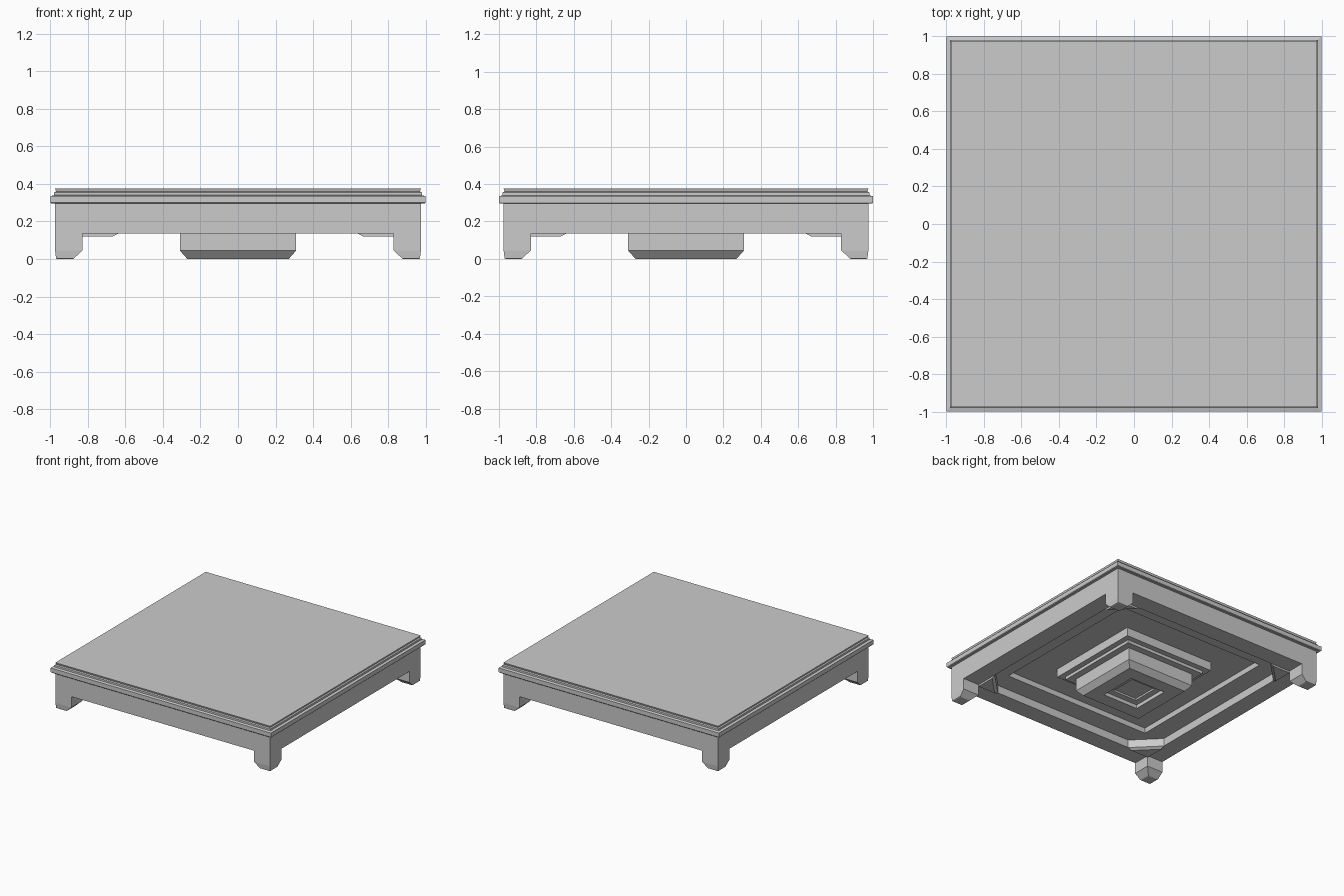
import bpy, bmesh

if "Cube" in bpy.data.objects:
    bpy.data.objects.remove(bpy.data.objects["Cube"])


def new_object(name, bm):
    bmesh.ops.recalc_face_normals(bm, faces=bm.faces)
    mesh = bpy.data.meshes.new(name)
    bm.to_mesh(mesh)
    bm.free()
    obj = bpy.data.objects.new(name, mesh)
    bpy.context.collection.objects.link(obj)
    return obj


def loft(name, loops, caps=True):
    """Skin a stack of equal-length point loops."""
    bm = bmesh.new()
    rings = [[bm.verts.new(p) for p in loop] for loop in loops]
    n = len(rings[0])
    pairs = list(zip(rings, rings[1:]))
    if not caps:
        pairs.append((rings[-1], rings[0]))
    for a, b in pairs:
        for i in range(n):
            j = (i + 1) % n
            bm.faces.new((a[i], a[j], b[j], b[i]))
    if caps:
        bm.faces.new(rings[0])
        bm.faces.new(rings[-1])
    return new_object(name, bm)


def square(lo, hi, z):
    return [(lo, lo, z), (hi, lo, z), (hi, hi, z), (lo, hi, z)]


def square_profile(name, profile, caps=True):
    """Sweep (half width, height) points around a square."""
    return loft(name, [square(-s, s, z) for s, z in profile], caps)


def four_corners(name, loops):
    for sx in (-1, 1):
        for sy in (-1, 1):
            loft(f"{name}_{'right' if sx > 0 else 'left'}_{'back' if sy > 0 else 'front'}",
                 [[(x * sx, y * sy, z) for x, y, z in loop] for loop in loops])


# Table top with stepped edge moulding and a recessed underside
square_profile("table_top", [
    (0.665, 0.24), (0.67, 0.20), (0.83, 0.20), (0.83, 0.295),
    (0.995, 0.295), (1.0, 0.30), (1.0, 0.335), (0.98, 0.34),
    (0.98, 0.355), (0.97, 0.36), (0.975, 0.375)])

# Skirt under the moulding
square_profile("skirt", [
    (0.975, 0.295), (0.975, 0.135), (0.83, 0.135), (0.83, 0.295)], caps=False)

# Stepped centre block with a sunken panel in its base
square_profile("centre_block", [
    (0.41, 0.24), (0.41, 0.17), (0.365, 0.17), (0.365, 0.145),
    (0.31, 0.145), (0.31, 0.045), (0.27, 0.0), (0.16, 0.0),
    (0.16, 0.03), (0.11, 0.03), (0.11, 0.045)])

# Corner feet with chamfered bottoms
four_corners("foot", [
    square(0.83, 0.975, 0.135), square(0.83, 0.975, 0.045),
    square(0.875, 0.97, 0.003), square(0.88, 0.965, 0.0)])

# Diagonal braces behind the feet
four_corners("corner_brace", [
    [(0.83, 0.64, 0.20), (0.83, 0.83, 0.20), (0.64, 0.83, 0.20)],
    [(0.83, 0.64, 0.135), (0.83, 0.83, 0.135), (0.64, 0.83, 0.135)],
    [(0.83, 0.67, 0.12), (0.83, 0.83, 0.12), (0.67, 0.83, 0.12)]])
